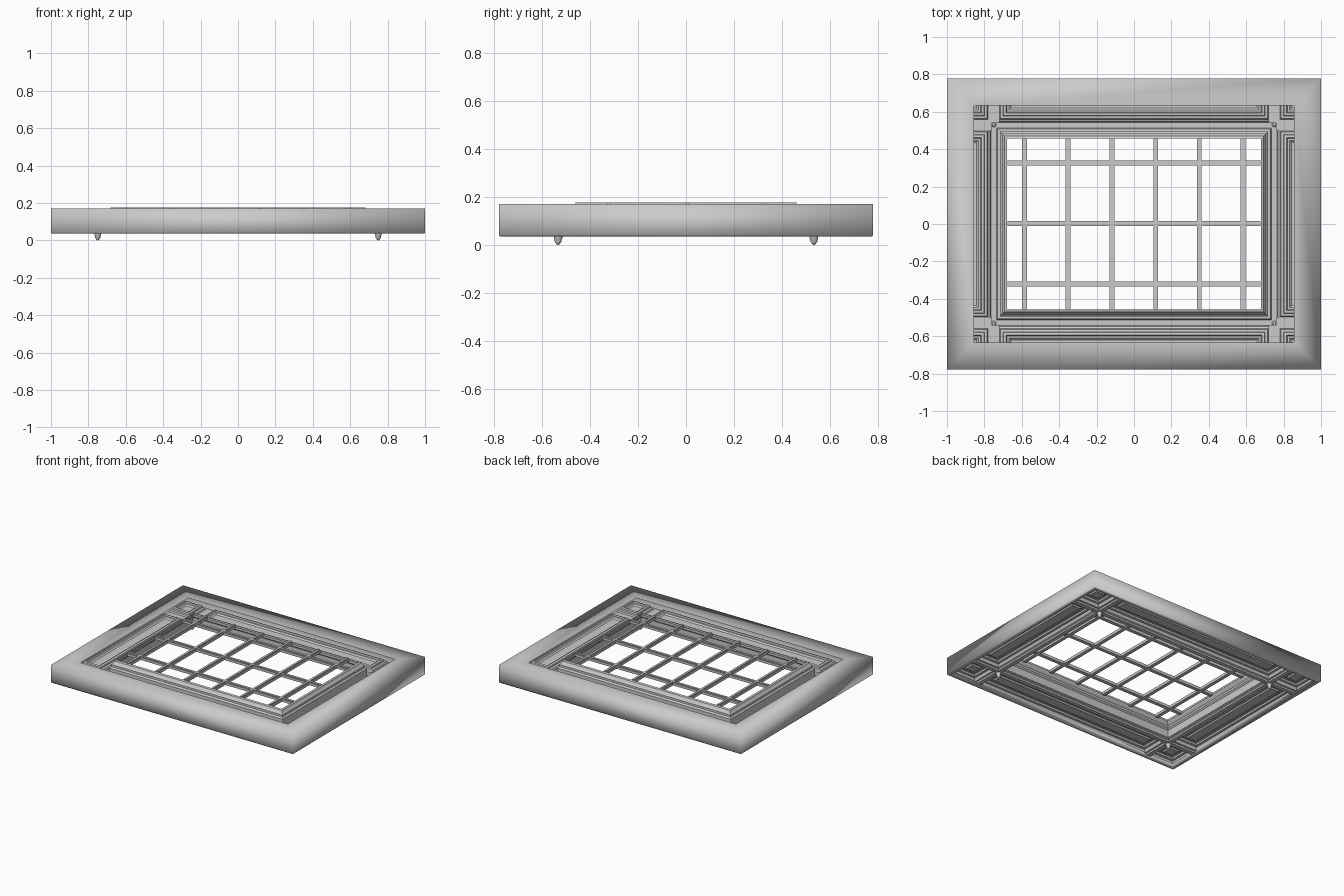
import bpy, bmesh, math

if "Cube" in bpy.data.objects:
    bpy.data.objects.remove(bpy.data.objects["Cube"])

HX, HY = 1.0, 0.778   # half size of the whole ceiling


def finish(name, bm, angle=30):
    bmesh.ops.recalc_face_normals(bm, faces=bm.faces[:])
    me = bpy.data.meshes.new(name)
    bm.to_mesh(me)
    bm.free()
    ob = bpy.data.objects.new(name, me)
    bpy.context.collection.objects.link(ob)
    bpy.ops.object.select_all(action='DESELECT')
    ob.select_set(True)
    bpy.context.view_layer.objects.active = ob
    bpy.ops.object.shade_smooth_by_angle(angle=math.radians(angle))
    return ob


def add_rings(bm, cx, cy, hx, hy, profile, fill=False):
    """Mitred rectangular sweep of (inset, z) points."""
    rings = []
    for d, z in profile:
        rings.append([bm.verts.new((cx + sx * (hx - d), cy + sy * (hy - d), z))
                      for sx, sy in ((-1, -1), (1, -1), (1, 1), (-1, 1))])
    for a, b in zip(rings, rings[1:]):
        for i in range(4):
            j = (i + 1) % 4
            bm.faces.new((a[i], a[j], b[j], b[i]))
    if fill:
        bm.faces.new(rings[-1])


def frame(name, profile, angle=30):
    bm = bmesh.new()
    add_rings(bm, 0, 0, HX, HY, profile)
    return finish(name, bm, angle)


def add_box(bm, x0, x1, y0, y1, z0, z1):
    v = bmesh.ops.create_cube(bm, size=1)['verts']
    for p in v:
        p.co = ((x0 + x1) / 2 + p.co.x * (x1 - x0),
                (y0 + y1) / 2 + p.co.y * (y1 - y0),
                (z0 + z1) / 2 + p.co.z * (z1 - z0))


# Broad outer rim: lower lip, outside wall and flat top
frame("outer_rim", [(0.03, 0.065), (0.03, 0.04), (0.005, 0.036), (0, 0.042),
                    (0, 0.17), (0.145, 0.17)], 180)

# Moulded beam around the opening
frame("beam_ring", [(0.22, 0.065), (0.22, 0.055), (0.23, 0.05), (0.235, 0.04),
                    (0.265, 0.04), (0.27, 0.05), (0.28, 0.055), (0.28, 0.065)])

# Skylight curb stepping in and up to the glazing bars
frame("skylight_curb", [(0.275, 0.06), (0.283, 0.06), (0.283, 0.115), (0.293, 0.125),
                        (0.293, 0.14), (0.303, 0.15), (0.308, 0.165), (0.32, 0.17),
                        (0.32, 0.155)])

# Short beams between the corner and side coffers
bm = bmesh.new()
for sx in (-1, 1):
    for sy in (-1, 1):
        for w, z in ((0.03, 0.053), (0.016, 0.04)):
            xs = sorted((sx * 0.76, sx * 0.97))
            ys = sorted((sy * 0.54, sy * 0.75))
            add_box(bm, *xs, sy * 0.528 - w, sy * 0.528 + w, z, 0.065)
            add_box(bm, sx * 0.75 - w, sx * 0.75 + w, *ys, z, 0.065)
finish("cross_beams", bm)

# Recessed coffers with stepped mouldings and raised centre fields
tray = [(0, 0.06), (0.006, 0.075), (0.02, 0.078), (0.022, 0.09), (0.036, 0.094),
        (0.04, 0.085), (0.052, 0.085), (0.062, 0.076)]
bm = bmesh.new()
for s in (-1, 1):
    add_rings(bm, s * 0.875, 0, 0.095, 0.498, tray, True)
    add_rings(bm, 0, s * 0.653, 0.72, 0.095, tray, True)
    for t in (-1, 1):
        add_rings(bm, s * 0.875, t * 0.653, 0.095, 0.095, tray, True)
finish("coffers", bm)

# Skylight glazing bars with a narrower cap
bm = bmesh.new()
for w, z0, z1 in ((0.013, 0.152, 0.17), (0.008, 0.17, 0.177)):
    for x in (-0.585, -0.352, -0.118, 0.116, 0.349, 0.582):
        add_box(bm, x - w, x + w, -0.46, 0.46, z0, z1)
    for y in (-0.32, 0.003, 0.327):
        add_box(bm, -0.682, 0.682, y - w, y + w, z0, z1)
finish("glazing_bars", bm)

# Turned drop pendants under the beam crossings
bm = bmesh.new()
N = 12
prof = [(0.008, 0.045), (0.018, 0.036), (0.018, 0.028), (0.014, 0.022),
        (0.014, 0.014), (0.008, 0.005), (0.002, 0.0)]
for sx in (-1, 1):
    for sy in (-1, 1):
        rings = [[bm.verts.new((sx * 0.75 + r * math.cos(2 * math.pi * i / N),
                                sy * 0.532 + r * math.sin(2 * math.pi * i / N), z))
                  for i in range(N)] for r, z in prof]
        for a, b in zip(rings, rings[1:]):
            for i in range(N):
                j = (i + 1) % N
                bm.faces.new((a[i], a[j], b[j], b[i]))
        bm.faces.new(rings[-1])
        bm.faces.new(rings[0])
finish("pendants", bm, 40)
